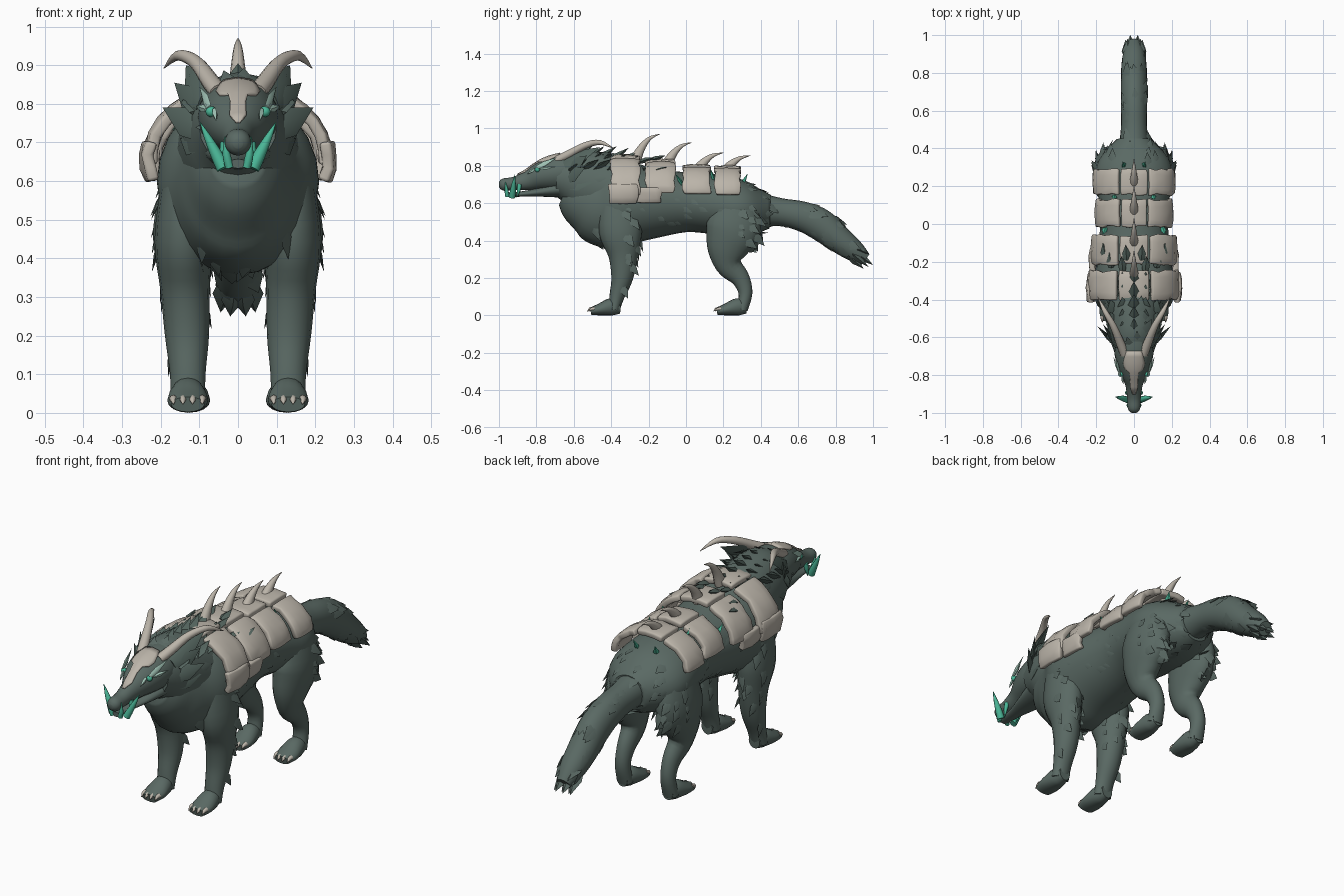
import bpy, bmesh, math, random
from mathutils import Vector
from mathutils.bvhtree import BVHTree

random.seed(4)
cube = bpy.data.objects.get("Cube")
if cube:
    bpy.data.objects.remove(cube, do_unlink=True)


def material(name, rgb):
    mat = bpy.data.materials.new(name)
    mat.use_nodes = True
    mat.diffuse_color = (*rgb, 1)
    mat.node_tree.nodes["Principled BSDF"].inputs["Base Color"].default_value = (*rgb, 1)
    return mat


FUR = material("grey green fur", (.102, .142, .127))
MANE = material("dark mane fur", (.088, .128, .112))
BONE = material("pale bone", (.50, .46, .40))
JADE = material("jade green", (.07, .47, .31))
PALE = material("pale jade", (.36, .55, .47))


def finish(name, bm, mat, mirror=False, angle=50):
    """Turn a bmesh into a smooth shaded object, mirrored in x if asked."""
    bmesh.ops.recalc_face_normals(bm, faces=bm.faces)
    mesh = bpy.data.meshes.new(name)
    bm.to_mesh(mesh)
    bm.free()
    mesh.materials.append(mat)
    obj = bpy.data.objects.new(name, mesh)
    bpy.context.collection.objects.link(obj)
    bpy.ops.object.select_all(action="DESELECT")
    obj.select_set(True)
    bpy.context.view_layer.objects.active = obj
    bpy.ops.object.shade_smooth_by_angle(angle=math.radians(angle))
    if mirror:
        obj.modifiers.new("Mirror", "MIRROR").use_clip = False
    return obj


def catmull(a, b, c, d, t):
    return [.5 * (2 * q + (r - p) * t + (2 * p - 5 * q + 4 * r - s) * t ** 2
                  + (3 * q - p - 3 * r + s) * t ** 3) for p, q, r, s in zip(a, b, c, d)]


def add_tube(bm, stations, sides=16, steps=4):
    """Loft through stations of (x, y, z, side radius, other radius)."""
    pts, last = [], len(stations) - 1
    for i in range(last):
        quad = [stations[min(max(i + k, 0), last)] for k in (-1, 0, 1, 2)]
        pts += [catmull(*quad, s / steps) for s in range(steps)]
    pts.append(stations[-1])
    rings = []
    for i, p in enumerate(pts):
        ahead, behind = pts[min(i + 1, len(pts) - 1)], pts[max(i - 1, 0)]
        t = (Vector(ahead[:3]) - Vector(behind[:3])).normalized()
        u = Vector((1, 0, 0))
        u = (u - t * u.dot(t)).normalized()
        v = t.cross(u)
        rings.append([bm.verts.new(Vector(p[:3]) + u * p[3] * math.cos(a) + v * p[4] * math.sin(a))
                      for a in (math.tau * k / sides for k in range(sides))])
    for r, q in zip(rings, rings[1:]):
        for k in range(sides):
            j = (k + 1) % sides
            bm.faces.new((r[k], r[j], q[j], q[k]))
    bm.faces.new(rings[0])
    bm.faces.new(rings[-1])


def tube(name, stations, mat, mirror=False, sides=16):
    bm = bmesh.new()
    add_tube(bm, stations, sides)
    return finish(name, bm, mat, mirror)


def spine_tube(name, rows, mat, sides=20):
    return tube(name, [(0, *row) for row in rows], mat, sides=sides)


def add_lock(bm, base, tip, width, thick, facing=(0, .3, 1)):
    """A flat pointed lock whose broad side faces the given way."""
    base, tip = Vector(base), Vector(tip)
    d = (tip - base).normalized()
    u = d.cross(Vector(facing)).normalized()
    v = d.cross(u)
    rings = [[bm.verts.new(base.lerp(tip, f) + a * width * g * u + b * thick * g * v)
              for a, b in ((1, 0), (0, 1), (-1, 0), (0, -1))] for f, g in ((0, .7), (.4, 1))]
    end = bm.verts.new(tip)
    for k in range(4):
        j = (k + 1) % 4
        bm.faces.new((rings[0][k], rings[0][j], rings[1][j], rings[1][k]))
        bm.faces.new((rings[1][k], rings[1][j], end))
    bm.faces.new(rings[0])


def locks(name, items, mat, mirror=True):
    bm = bmesh.new()
    for item in items:
        add_lock(bm, *item)
    return finish(name, bm, mat, mirror, 60)


def tufts(name, skin, count, size, flow, keep, mirror=False, lift=.14):
    """Scatter pointed tufts, lying close to the skin, over faces that pass the keep rule."""
    faces = [p for p in skin.data.polygons if keep(p.center, p.normal)]
    items = []
    for p in random.choices(faces, weights=[f.area for f in faces], k=count):
        d = Vector(flow) + Vector([random.uniform(-.2, .2) for _ in "xyz"])
        d = (d - p.normal * d.dot(p.normal)).normalized() + p.normal * lift
        length = size * random.uniform(.7, 1.3)
        start = p.center - p.normal * length * .08
        items.append((start, start + d * length, length * .3, length * .07, p.normal.copy()))
    locks(name, items, FUR, mirror)


# Torso, neck, head and tail
torso = spine_tube("torso", [
    (-.65, .66, .07, .075), (-.6, .64, .11, .135), (-.53, .62, .14, .185), (-.46, .60, .168, .225),
    (-.38, .595, .203, .238), (-.29, .60, .21, .22), (-.18, .60, .2, .19), (0, .605, .178, .16),
    (.15, .595, .19, .16), (.27, .575, .205, .155), (.36, .56, .175, .13), (.45, .555, .09, .09)], FUR, 24)
neck = spine_tube("neck", [
    (-.38, .67, .165, .18), (-.5, .70, .148, .18), (-.6, .73, .13, .155), (-.69, .74, .1, .1)], FUR)
head = spine_tube("head", [
    (-.58, .77, .1, .1), (-.66, .765, .105, .1), (-.73, .755, .095, .09), (-.79, .74, .075, .072),
    (-.85, .72, .047, .052), (-.92, .705, .036, .036), (-.97, .70, .034, .034),
    (-.99, .698, .026, .026), (-1, .697, .012, .012)], FUR)
spine_tube("lower_jaw", [
    (-.68, .675, .085, .045), (-.78, .66, .06, .025), (-.87, .65, .035, .015), (-.96, .645, .024, .012)], FUR)
tail = spine_tube("tail", [
    (.34, .57, .09, .1), (.5, .553, .07, .075), (.62, .53, .07, .08), (.72, .485, .07, .085),
    (.82, .405, .068, .072), (.9, .345, .058, .058), (.96, .30, .035, .035)], FUR)

# Legs, paws and claws
front_leg = tube("front_leg", [
    (.135, -.36, .62, .06, .1), (.142, -.35, .45, .074, .115), (.137, -.335, .32, .064, .08),
    (.132, -.342, .2, .057, .058), (.13, -.37, .1, .046, .04), (.13, -.385, .03, .045, .03)], FUR, True)
hind_leg = tube("hind_leg", [
    (.125, .26, .6, .07, .12), (.14, .255, .47, .08, .148), (.137, .225, .36, .068, .115),
    (.13, .23, .27, .05, .072), (.125, .29, .2, .04, .05), (.125, .318, .12, .036, .037),
    (.125, .30, .03, .04, .03)], FUR, True)
for label, x, heel in (("front", .13, -.35), ("hind", .125, .325)):
    tube(label + "_paw", [(x, heel, .045, .03, .035), (x, heel - .05, .046, .045, .046),
                          (x, heel - .11, .032, .053, .032), (x, heel - .16, .022, .043, .02)], FUR, True)
    bm = bmesh.new()
    for k in range(4):
        cx, cy = x + (k - 1.5) * .025, heel - .15 + abs(k - 1.5) * .008
        add_tube(bm, [(cx, cy, .036, .011, .011), (cx, cy - .018, .034, .008, .008),
                      (cx, cy - .032, .022, .001, .001)], 8, 2)
    finish(label + "_claws", bm, BONE, True)


# Back armour: three curved plates in each of four rows
def plate_row(name, y0, y1, half, low, top, spans):
    bm = bmesh.new()
    for a0, a1 in spans:
        cols = max(3, int((a1 - a0) / 11))
        grid = []
        for i in range(cols + 1):
            a = math.radians(a0 + (a1 - a0) * i / cols)
            line = []
            for j in range(5):
                y = y0 + (y1 - y0) * j / 4 + random.uniform(-.007, .007)
                g = 1 + .035 * math.sin(math.pi * j / 4) + random.uniform(-.018, .018)
                line.append(bm.verts.new((half * g * math.sin(a), y, low + (top - low) * g * math.cos(a))))
            grid.append(line)
        for r, q in zip(grid, grid[1:]):
            for k in range(4):
                bm.faces.new((r[k], r[k + 1], q[k + 1], q[k]))
    obj = finish(name, bm, BONE)
    solid = obj.modifiers.new("Thickness", "SOLIDIFY")
    solid.thickness, solid.offset = .03, 0
    bevel = obj.modifiers.new("Soft edge", "BEVEL")
    bevel.width, bevel.segments = .008, 2


three = [(-92, -23), (-20, 20), (23, 92)]
rows = [(-.4, -.25, .226, .65, .84), (-.215, -.06, .21, .66, .82),
        (-.015, .13, .188, .655, .79), (.155, .29, .2, .65, .785)]
for n, row in enumerate(rows):
    plate_row(f"back_plates_{n + 1}", *row, three)
plate_row("shoulder_plates_front", -.41, -.26, .232, .66, .83, [(-110, -76), (76, 110)])
plate_row("shoulder_plates_rear", -.26, -.13, .216, .66, .83, [(-109, -82), (82, 109)])

# Curved spines down the back
for n, (y, z, rise) in enumerate([(-.27, .83, .14), (-.1, .81, .115), (.07, .785, .085), (.215, .775, .08)]):
    spine_tube(f"back_spine_{n + 1}", [
        (y, z, .026, .032), (y + .03, z + rise * .45, .019, .022),
        (y + .075, z + rise * .83, .011, .011), (y + .13, z + rise, .001, .001)], BONE, 10)

# Horns, and the bone mask lying on the brow
tube("horn", [(.05, -.69, .83, .024, .022), (.073, -.63, .86, .023, .022), (.11, -.54, .908, .018, .018),
              (.155, -.46, .925, .013, .013), (.192, -.385, .892, .001, .001)], BONE, True, 12)
surface = BVHTree.FromPolygons([v.co for v in head.data.vertices], [p.vertices for p in head.data.polygons])
bm = bmesh.new()
lines = []
for y, half in [(-.67, .04), (-.70, .05), (-.735, .058), (-.765, .05), (-.785, .026),
                (-.82, .02), (-.86, .022), (-.9, .008)]:
    hits = [surface.ray_cast(Vector((half * k / 4, y, 2)), Vector((0, 0, -1)))[0] for k in range(-4, 5)]
    lines.append([bm.verts.new(h + Vector((0, -.003, .006))) for h in hits])
for r, q in zip(lines, lines[1:]):
    for k in range(8):
        bm.faces.new((r[k], r[k + 1], q[k + 1], q[k]))
mask = finish("brow_mask", bm, BONE)
mask.modifiers.new("Thickness", "SOLIDIFY").thickness = .009

# Eyes with pale streaks, tusks, fangs and shards
bm = bmesh.new()
bmesh.ops.create_uvsphere(bm, u_segments=12, v_segments=8, radius=.014)
bmesh.ops.translate(bm, verts=bm.verts, vec=(.07, -.795, .78))
finish("eye", bm, JADE, True)
side = (1, -.2, .4)
locks("eye_streaks", [((.074, -.8, .79), (.1, -.69, .845), .014, .008, side),
                      ((.082, -.78, .785), (.11, -.7, .795), .01, .007, side),
                      ((.062, -.81, .785), (.056, -.85, .755), .01, .007, side)], PALE)
tube("tusk", [(.038, -.93, .633, .018, .018), (.054, -.925, .665, .016, .016),
              (.077, -.92, .71, .01, .01), (.098, -.915, .752, .001, .001)], JADE, True, 8)
tube("lower_fang", [(.022, -.955, .635, .011, .011), (.03, -.96, .67, .01, .01),
                    (.034, -.965, .715, .001, .001)], JADE, True, 8)
tube("upper_fang", [(.034, -.89, .7, .012, .012), (.038, -.895, .665, .009, .009),
                    (.036, -.905, .63, .001, .001)], JADE, True, 8)
locks("back_shards", [((.15, -.02, .7), (.165, -.055, .755), .014, .01),
                      ((.1, .15, .72), (.11, .13, .785), .014, .01),
                      ((.05, .3, .70), (.06, .33, .76), .014, .01)], JADE)

# Ears and cheek ruff
locks("ears", [((.085, -.65, .81), (.135, -.46, .9), .05, .022, (.7, -.3, .6))], MANE)
locks("cheek_ruff", [((.09, -.64, .77), (.165, -.53, .855), .045, .014, side),
                     ((.095, -.64, .73), (.195, -.54, .79), .04, .014, side),
                     ((.1, -.63, .7), (.15, -.5, .71), .04, .014, side)], MANE)

# Mane, body tufts and the ragged tail end
crest = []
for n in range(5):
    y = -.62 + n * .065
    for x in (0, .05, .1):
        z = .85 - x * .45 - max(0, n - 2) * .008
        crest.append(((x, y, z - .03), (x * 1.25, y + .12 - x * .3, z + .055 - x * .25), .04, .02))
crest += [((x, y, z), (x * 1.1, y + .08, z + .025), .022, .014)
          for x, y, z in ((.06, -.25, .82), (.12, -.23, .785), (.04, -.19, .83), (.15, -.18, .77))]
locks("mane_crest", crest, MANE)
tufts("neck_tufts", neck, 20, .09, (0, .9, -.1), lambda c, n: n.z > 0)
tufts("torso_tufts", torso, 50, .055, (0, .8, -.5), lambda c, n: c.y > -.3 and n.z < .45)
tufts("rump_tufts", torso, 25, .07, (0, .8, -.2), lambda c, n: c.y > .27, lift=.25)
tufts("chest_tufts", torso, 12, .07, (0, .3, -.9), lambda c, n: -.52 < c.y < -.4 and n.z < -.4, lift=.3)
tufts("front_leg_tufts", front_leg, 24, .065, (0, .5, -.8), lambda c, n: n.y > .1 and c.z > .14, True, .3)
tufts("hind_leg_tufts", hind_leg, 24, .065, (0, .6, -.7), lambda c, n: n.y > .1 and c.z > .34, True, .3)
tufts("tail_tufts", tail, 36, .08, (0, .85, -.5), lambda c, n: .5 < c.y < .9)
locks("tail_end", [((.015, .9, .34), (.02, 1, .27), .03, .022), ((.03, .88, .34), (.045, .975, .26), .03, .02),
                   ((.03, .88, .37), (.035, .98, .33), .03, .02), ((.01, .87, .32), (.02, .95, .25), .03, .02)], FUR)
